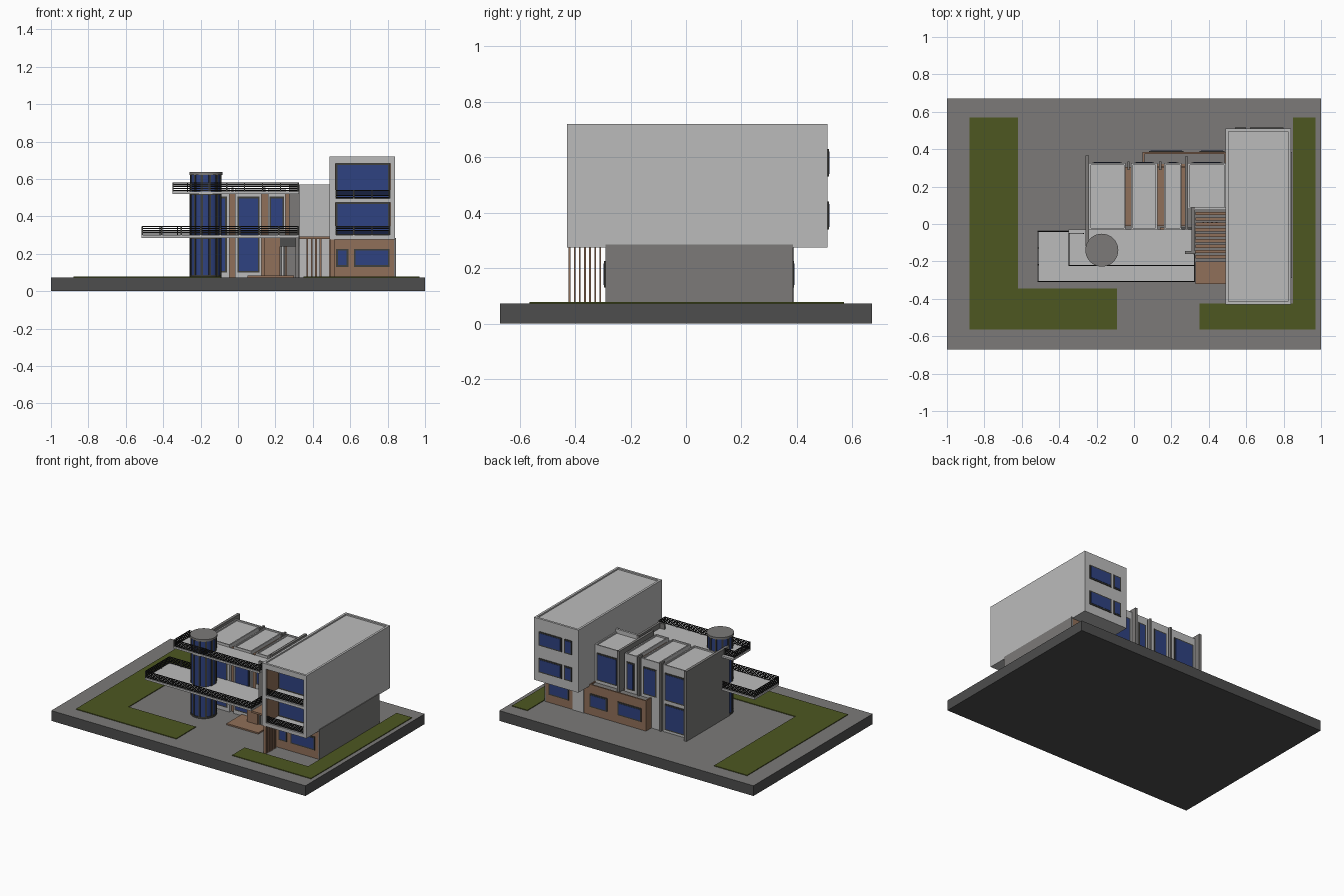
import bpy, math

if "Cube" in bpy.data.objects:
    bpy.data.objects.remove(bpy.data.objects["Cube"])


def material(name, r, g, b):
    m = bpy.data.materials.new(name)
    m.diffuse_color = (r, g, b, 1)
    m.use_nodes = True
    m.node_tree.nodes["Principled BSDF"].inputs["Base Color"].default_value = m.diffuse_color
    return m


LIGHT = material("light_render", 0.50, 0.50, 0.50)
GREY = material("mid_grey", 0.20, 0.195, 0.19)
DARK = material("dark_base", 0.075, 0.075, 0.075)
BROWN = material("brown_cladding", 0.28, 0.16, 0.10)
BLUE = material("blue_glass", 0.028, 0.055, 0.22)
GRASS = material("grass_green", 0.075, 0.095, 0.015)
FRAME = material("frame_charcoal", 0.05, 0.05, 0.045)
BLACK = material("rail_black", 0.012, 0.012, 0.012)

G = 0.073  # ground level


def mesh_object(name, verts, faces, mat):
    me = bpy.data.meshes.new(name)
    me.from_pydata(verts, [], faces)
    me.materials.append(mat)
    ob = bpy.data.objects.new(name, me)
    bpy.context.collection.objects.link(ob)
    return ob


def box(name, x0, x1, y0, y1, z0, z1, mat):
    v = [(x, y, z) for z in (z0, z1) for y in (y0, y1) for x in (x0, x1)]
    f = [(0, 2, 3, 1), (4, 5, 7, 6), (0, 1, 5, 4), (2, 6, 7, 3), (0, 4, 6, 2), (1, 3, 7, 5)]
    return mesh_object(name, v, f, mat)


def prism(name, outline, z0, z1, mat):
    n = len(outline)
    v = [(x, y, z) for z in (z0, z1) for x, y in outline]
    f = [tuple(reversed(range(n))), tuple(range(n, 2 * n))]
    f += [(i, (i + 1) % n, n + (i + 1) % n, n + i) for i in range(n)]
    return mesh_object(name, v, f, mat)


def parapet(name, x0, x1, y0, y1, z0, z1, t, mat):
    box(name + "_front", x0, x1, y0, y0 + t, z0, z1, mat)
    box(name + "_back", x0, x1, y1 - t, y1, z0, z1, mat)
    box(name + "_left", x0, x0 + t, y0 + t, y1 - t, z0, z1, mat)
    box(name + "_right", x1 - t, x1, y0 + t, y1 - t, z0, z1, mat)


def window(name, x0, x1, z0, z1, y, side):
    """Dark frame plate with a glass plate; side is -1 for front, 1 for back."""
    t = 0.009
    for part, d, inset, m in (("frame", 0.005, 0, FRAME), ("glass", 0.007, t, BLUE)):
        ya, yb = sorted((y - side * 0.002, y + side * d))
        box(f"{name}_{part}", x0 + inset, x1 - inset, ya, yb, z0 + inset, z1 - inset, m)


def railing(name, points, z, h=0.047):
    """Axis-aligned rail runs: stacked bars with posts."""
    for k, ((xa, ya), (xb, yb)) in enumerate(zip(points, points[1:])):
        x0, x1, y0, y1 = min(xa, xb), max(xa, xb), min(ya, yb), max(ya, yb)
        e = 0.002
        for i in range(5):
            zb = z + 0.003 + i * (h - 0.007) / 4
            box(f"{name}_bar", x0 - e, x1 + e, y0 - e, y1 + e, zb, zb + 0.006, BLACK)
        n = max(1, round((x1 - x0 + y1 - y0) / 0.1))
        for i in range(n + 1):
            px, py = x0 + (x1 - x0) * i / n, y0 + (y1 - y0) * i / n
            box(f"{name}_post", px - 0.003, px + 0.003, py - 0.003, py + 0.003, z, z + h, FRAME)


# Plot: dark plinth with paved top, and lawns
base = box("plot_base", -1, 1, -0.67, 0.67, 0, G, DARK)
base.data.materials.append(GREY)
for p in base.data.polygons:
    p.material_index = int(p.normal.z > 0.5)
prism("lawn_left", [(-0.88, -0.565), (-0.09, -0.565), (-0.09, -0.345), (-0.62, -0.345),
                    (-0.62, 0.57), (-0.88, 0.57)], G - 0.01, G + 0.005, GRASS)
prism("lawn_right", [(0.35, -0.565), (0.97, -0.565), (0.97, 0.57), (0.85, 0.57),
                     (0.85, -0.425), (0.35, -0.425)], G - 0.01, G + 0.005, GRASS)

# Right wing, ground floor
box("wing_ground_floor", 0.495, 0.835, -0.29, 0.385, G, 0.278, BROWN)
box("wing_side_wall", 0.833, 0.845, -0.29, 0.385, G, 0.285, GREY)
window("wing_ground_window_small", 0.525, 0.59, 0.13, 0.225, -0.29, -1)
window("wing_ground_window_large", 0.62, 0.81, 0.13, 0.225, -0.29, -1)
window("wing_ground_window_back", 0.65, 0.81, 0.13, 0.225, 0.385, 1)
box("wing_back_pier", 0.535, 0.62, 0.38, 0.389, G, 0.278, LIGHT)

# Right wing, upper floors with recessed balconies
Y = -0.29
box("wing_upper_body", 0.49, 0.84, Y, 0.51, 0.275, 0.71, LIGHT)
for n, a, b in (("left", 0.49, 0.52), ("right", 0.815, 0.84)):
    box(f"wing_frame_{n}", a, b, -0.43, Y, 0.275, 0.71, LIGHT)
for n, a, b in (("bottom", 0.275, 0.30), ("middle", 0.475, 0.495), ("top", 0.683, 0.71)):
    box(f"wing_frame_{n}", 0.52, 0.815, -0.43, Y, a, b, LIGHT)
parapet("wing_parapet", 0.49, 0.84, -0.43, 0.51, 0.71, 0.72, 0.016, LIGHT)
for i, (a, b) in enumerate(((0.30, 0.475), (0.495, 0.683))):
    box(f"balcony_lining_left_{i}", 0.52, 0.524, -0.42, Y, a, b, BROWN)
    box(f"balcony_lining_right_{i}", 0.811, 0.815, -0.42, Y, a, b, BROWN)
    window(f"balcony_window_{i}", 0.524, 0.811, a, b, Y, -1)
    railing(f"balcony_rail_{i}", [(0.522, -0.422), (0.813, -0.422)], a, 0.045)
for i, (a, b) in enumerate(((0.34, 0.44), (0.53, 0.63))):
    window(f"wing_back_window_large_{i}", 0.62, 0.80, a, b, 0.51, 1)
    window(f"wing_back_window_small_{i}", 0.54, 0.60, a, b, 0.51, 1)

# Slat screen under the overhang, and entrance slats
for i in range(7):
    y = -0.42 + i * 0.0185
    box("screen_slat", 0.495, 0.515, y - 0.003, y + 0.003, G, 0.278, BROWN)
for i in range(4):
    x = 0.37 + i * 0.024
    box("entrance_slat", x - 0.005, x + 0.005, -0.01, 0.01, G, 0.28, BROWN)

# Entrance canopy and pergola
box("entrance_canopy", 0.33, 0.49, -0.32, -0.20, 0.28, 0.293, BROWN)
for i in range(9):
    y = -0.185 + i * 0.029
    box("pergola_slat", 0.33, 0.49, y, y + 0.018, 0.28, 0.293, BROWN)

# Middle block: brown core with projecting light bays
box("brown_core", -0.24, 0.28, -0.01, 0.305, G, 0.525, BROWN)
bays = (("left", -0.24, -0.045, -0.03), ("centre", -0.015, 0.125, -0.03),
        ("narrow", 0.16, 0.255, -0.03), ("stair", 0.29, 0.49, 0.08))
for n, a, b, y0 in bays:
    box(f"bay_{n}", a, b, y0, 0.325, G, 0.54, LIGHT)
    parapet(f"bay_{n}_parapet", a, b, y0, 0.325, 0.54, 0.55, 0.009, LIGHT)
    window(f"bay_{n}_back_window", a + 0.018, b - 0.018, 0.30, 0.495, 0.325, 1)
box("stair_bay_front_wall", 0.325, 0.49, 0.075, 0.09, G, 0.57, LIGHT)
window("bay_left_back_ground_window", -0.222, -0.063, 0.09, 0.275, 0.325, 1)
window("bay_left_front_window", -0.222, -0.06, 0.10, 0.505, -0.03, -1)
window("bay_centre_front_window", -0.004, 0.115, 0.10, 0.505, -0.03, -1)
window("bay_narrow_front_window", 0.168, 0.246, 0.33, 0.505, -0.03, -1)

# Grey blade walls
box("blade_wall_left", -0.26, -0.24, -0.12, 0.365, G, 0.57, GREY)
box("blade_wall_middle", 0.272, 0.29, -0.03, 0.36, G, 0.57, GREY)
box("blade_wall_entrance", 0.307, 0.325, -0.15, 0.09, G, 0.57, GREY)
box("blade_wall_front", 0.272, 0.328, -0.16, -0.145, 0.29, 0.57, GREY)
for x in (-0.03, 0.14):
    box("bay_fin", x - 0.006, x + 0.006, 0.29, 0.335, G, 0.555, GREY)

# Front entrance
box("entrance_wall", 0.14, 0.225, -0.10, -0.02, G, 0.288, BROWN)
box("entrance_lintel", 0.225, 0.33, -0.10, -0.02, 0.24, 0.288, DARK)
box("entrance_door", 0.26, 0.328, -0.08, -0.06, G, 0.24, GREY)
for x in (0.232, 0.246):
    box("door_side_slat", x - 0.004, x + 0.004, -0.09, -0.08, G, 0.24, GREY)
box("entrance_step", 0.05, 0.30, -0.20, -0.03, G, 0.083, BROWN)

# Rear single-storey extension
box("rear_extension", 0.045, 0.495, 0.30, 0.385, G, 0.275, BROWN)
box("rear_roof", 0.055, 0.49, 0.32, 0.375, 0.27, 0.279, GREY)
parapet("rear_parapet", 0.045, 0.495, 0.30, 0.385, 0.275, 0.288, 0.01, BROWN)
window("rear_window_left", 0.08, 0.265, 0.13, 0.225, 0.385, 1)
window("rear_window_right", 0.35, 0.485, 0.13, 0.225, 0.385, 1)

# Terraces with railings
box("lower_terrace", -0.515, 0.325, -0.31, -0.035, 0.285, 0.299, LIGHT)
railing("lower_rail", [(-0.23, -0.04), (-0.512, -0.04), (-0.512, -0.307),
                       (0.322, -0.307), (0.322, -0.16)], 0.299)
box("upper_terrace", -0.35, 0.325, -0.225, -0.03, 0.52, 0.533, LIGHT)
railing("upper_rail", [(-0.27, -0.05), (-0.347, -0.05), (-0.347, -0.222),
                       (0.322, -0.222), (0.322, -0.16)], 0.533)


# Glass cylinder tower
def drum(name, r, z0, z1, mat):
    bpy.ops.mesh.primitive_cylinder_add(vertices=40, radius=r, depth=z1 - z0,
                                        location=(-0.172, -0.14, (z0 + z1) / 2))
    ob = bpy.context.object
    ob.name = name
    ob.data.materials.append(mat)
    bpy.ops.object.shade_smooth_by_angle()


drum("tower_glass", 0.081, G, 0.625, BLUE)
drum("tower_cap", 0.088, 0.622, 0.637, GREY)
for i, z in enumerate((G, 0.28, 0.515)):
    drum(f"tower_ring_{i}", 0.085, z, z + 0.012, FRAME)
for i in range(12):
    a = math.tau * (i + 0.5) / 12
    ob = box("tower_mullion", -0.005, 0.005, -0.006, 0.006, G, 0.623, FRAME)
    ob.location = (-0.172 + 0.08 * math.cos(a), -0.14 + 0.08 * math.sin(a), 0)
    ob.rotation_euler.z = a
